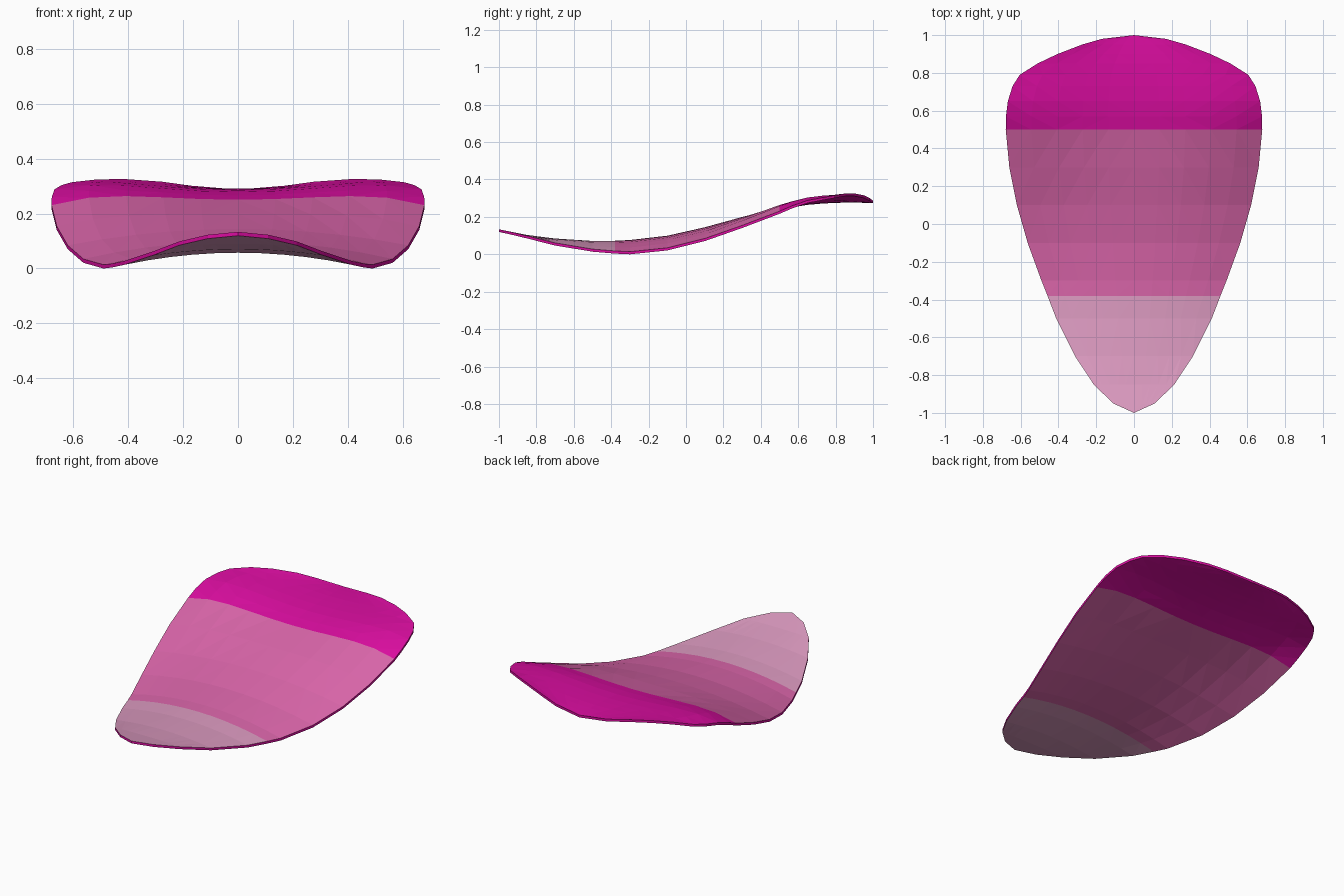
import bpy, bmesh

if "Cube" in bpy.data.objects:
    bpy.data.objects.remove(bpy.data.objects["Cube"])

# Petal stations: y, half width, centre height, x^2 bend, x^4 bend
STATIONS = [
    (-1.00, 0.000, 0.135, 0.00, 0.0),
    (-0.95, 0.110, 0.125, -0.05, 0.0),
    (-0.85, 0.213, 0.105, -0.10, 0.0),
    (-0.70, 0.312, 0.086, -0.24, 0.0),
    (-0.50, 0.412, 0.073, -0.256, 0.0),
    (-0.38, 0.458, 0.074, -0.26, 0.0),
    (-0.30, 0.490, 0.078, -0.26, 0.0),
    (-0.10, 0.563, 0.101, -0.204, 0.0),
    (0.10, 0.620, 0.146, -0.156, 0.0),
    (0.30, 0.660, 0.201, -0.016, -0.20),
    (0.50, 0.679, 0.252, 0.148, -0.415),
    (0.57, 0.678, 0.267, 0.18, -0.415),
    (0.65, 0.668, 0.280, 0.207, -0.415),
    (0.73, 0.643, 0.287, 0.215, -0.415),
    (0.79, 0.605, 0.290, 0.222, -0.415),
    (0.85, 0.510, 0.292, 0.24, -0.415),
    (0.90, 0.405, 0.292, 0.28, -0.415),
    (0.95, 0.275, 0.291, 0.38, -0.415),
    (0.98, 0.170, 0.290, 0.46, -0.415),
    (1.00, 0.000, 0.289, 0.50, -0.415),
]
HALF = 5            # columns on each side of the centre line
THICK = 0.014
TIP_Y, BASE_Y = -0.38, 0.5   # colour band limits


def material(name, srgb):
    m = bpy.data.materials.new(name)
    m.diffuse_color = [((c + 0.055) / 1.055) ** 2.4 if c > 0.04 else c / 12.92
                       for c in srgb] + [1]
    m.use_nodes = True
    m.node_tree.nodes["Principled BSDF"].inputs["Base Color"].default_value = m.diffuse_color
    return m


bm = bmesh.new()

# Upper and lower skins
skins = []
for drop in (0, THICK):
    rows = []
    for y, w, c, a, b in STATIONS:
        row = []
        if w == 0:
            row = [bm.verts.new((0, y, c - drop))] * (2 * HALF + 1)
        else:
            for i in range(-HALF, HALF + 1):
                x = w * i / HALF
                row.append(bm.verts.new((x, y, c + a * x * x + b * x ** 4 - drop)))
        rows.append(row)
    skins.append(rows)


def face(verts, mat):
    unique = list(dict.fromkeys(verts))
    if len(unique) > 2:
        bm.faces.new(unique).material_index = mat


for rows, flip in zip(skins, (False, True)):
    for r0, r1 in zip(rows, rows[1:]):
        mid = (r0[0].co.y + r1[0].co.y) / 2
        mat = 2 if mid < TIP_Y else 1 if mid < BASE_Y else 0
        for i in range(2 * HALF):
            quad = [r0[i], r0[i + 1], r1[i + 1], r1[i]]
            face(quad[::-1] if flip else quad, mat)

# Thin rim joining the skins
top, low = skins
for j in range(len(STATIONS) - 1):
    for k in (0, -1):
        face([top[j][k], top[j + 1][k], low[j + 1][k], low[j][k]], 0)

bmesh.ops.recalc_face_normals(bm, faces=bm.faces)
bmesh.ops.triangulate(bm, faces=[f for f in bm.faces if len(f.verts) > 3])
ground = min(v.co.z for v in bm.verts)
for v in bm.verts:
    v.co.z -= ground

mesh = bpy.data.meshes.new("petal")
bm.to_mesh(mesh)
bm.free()
for m in (material("magenta", (0.86, 0.05, 0.63)),
          material("mid pink", (0.86, 0.40, 0.67)),
          material("pale pink", (0.87, 0.61, 0.76))):
    mesh.materials.append(m)
petal = bpy.data.objects.new("petal", mesh)
bpy.context.collection.objects.link(petal)
